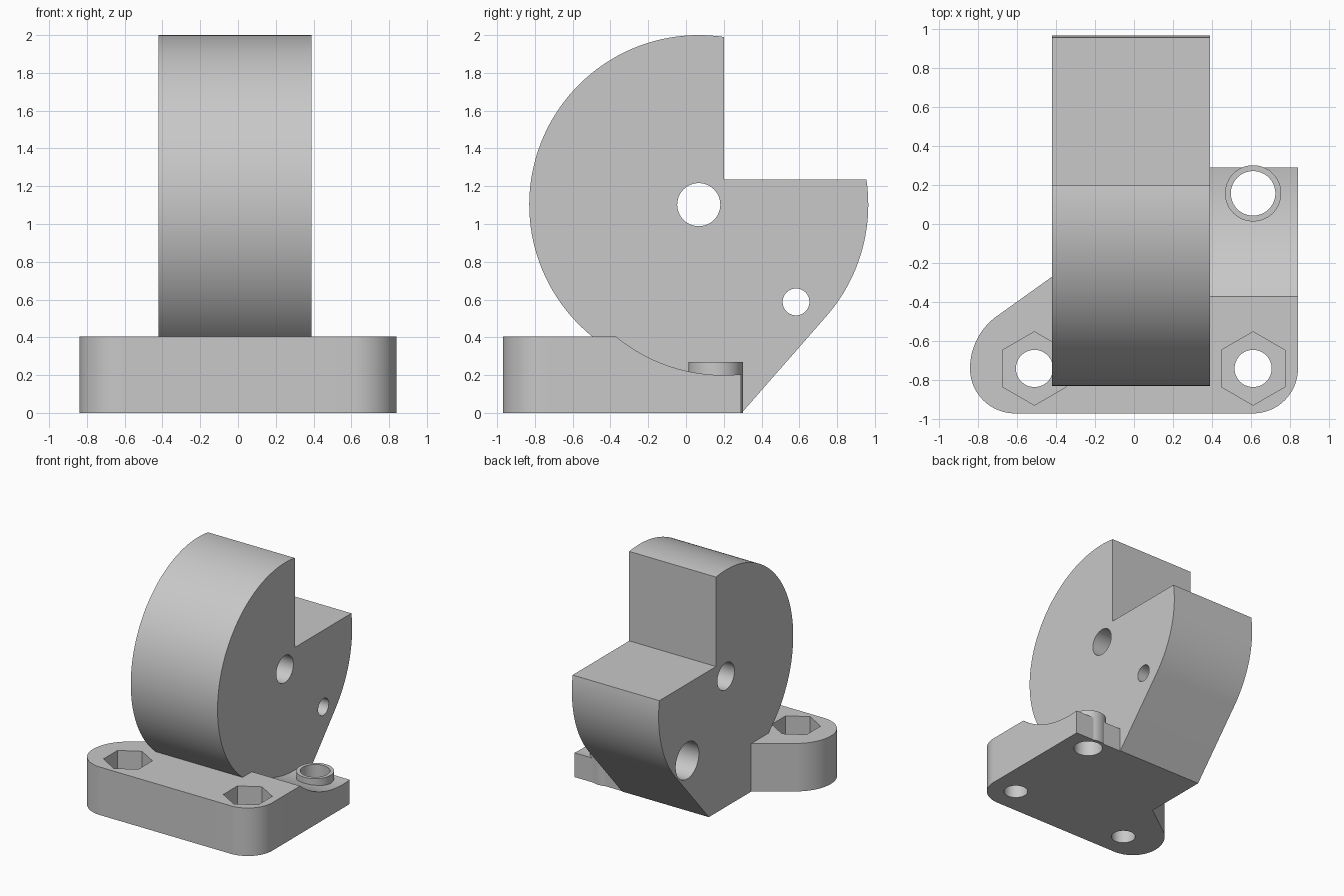
import bpy
import bmesh
from math import sin, cos, radians, sqrt, atan2, asin
from mathutils import Matrix

cube = bpy.data.objects.get("Cube")
if cube:
    bpy.data.objects.remove(cube, do_unlink=True)

# Single plain grey
grey = bpy.data.materials.new("plain grey")
grey.use_nodes = True
GREY = (0.58, 0.58, 0.58, 1)
grey.diffuse_color = GREY
grey.node_tree.nodes["Principled BSDF"].inputs["Base Color"].default_value = GREY

# Maps profile (u, v, w) to (y, z, x) for parts extruded sideways
SIDEWAYS = Matrix(((0, 0, 1, 0), (1, 0, 0, 0), (0, 1, 0, 0), (0, 0, 0, 1)))


def arc(cx, cy, r, start, end, n):
    angles = [radians(start + (end - start) * i / n) for i in range(n + 1)]
    return [(cx + r * cos(a), cy + r * sin(a)) for a in angles]


def prism(name, outline, low, high, sideways=False):
    """Extrude a flat outline from low to high along z, or along x."""
    bm = bmesh.new()
    face = bm.faces.new([bm.verts.new((u, v, low)) for u, v in outline])
    top = bmesh.ops.extrude_face_region(bm, geom=[face])["geom"]
    moved = [g for g in top if isinstance(g, bmesh.types.BMVert)]
    bmesh.ops.translate(bm, verts=moved, vec=(0, 0, high - low))
    if sideways:
        bm.transform(SIDEWAYS)
    bmesh.ops.recalc_face_normals(bm, faces=bm.faces)
    mesh = bpy.data.meshes.new(name)
    bm.to_mesh(mesh)
    bm.free()
    mesh.materials.append(grey)
    obj = bpy.data.objects.new(name, mesh)
    bpy.context.collection.objects.link(obj)
    return obj


def rod(name, u, v, r, low, high, sideways=False, sides=64, turn=0):
    outline = arc(u, v, r, turn, turn + 360, sides)[:-1]
    return prism(name, outline, low, high, sideways)


def combine(target, tool, operation):
    mod = target.modifiers.new(operation, "BOOLEAN")
    mod.operation = operation
    mod.solver = "EXACT"
    mod.object = tool
    bpy.ops.object.select_all(action="DESELECT")
    bpy.context.view_layer.objects.active = target
    target.select_set(True)
    bpy.ops.object.modifier_apply(modifier=mod.name)
    bpy.data.objects.remove(tool, do_unlink=True)


# Wheel body: notched disc whose back runs in a tangent line to the foot
CY, CZ, R = 0.0675, 1.1025, 0.8975
LEFT, RIGHT = 0.39, -0.42
NOTCH_Y, NOTCH_Z = 0.2, 1.235
TIP = 0.295
span = sqrt((TIP - CY) ** 2 + CZ ** 2)
slope = atan2(CZ, CY - TIP) - asin(R / span)
reach = sqrt(span ** 2 - R ** 2)
touch = atan2(reach * sin(slope) - CZ, TIP + reach * cos(slope) - CY)
deg = 1 / radians(1)
notch_top = 90 - asin((NOTCH_Y - CY) / R) * deg
notch_side = asin((NOTCH_Z - CZ) / R) * deg
base_meet = 180 + asin((CZ - 0.40) / R) * deg

outline = arc(CY, CZ, R, notch_top, base_meet, 72)
outline += [(outline[-1][0], 0), (TIP, 0)]
outline += arc(CY, CZ, R, touch * deg, notch_side, 28)
outline += [(NOTCH_Y, NOTCH_Z)]
bracket = prism("notched_wheel_bracket", outline, RIGHT, LEFT, sideways=True)

# Base plate with rounded corners and a slanted right side
plate = arc(0.61, -0.74, 0.23, -90, 0, 20)
plate += [(0.84, 0.29), (0.2, 0.29), (0.2, -0.27), (RIGHT, -0.27)]
plate += arc(-0.51, -0.74, 0.33, 125, 180, 16)
plate += arc(-0.61, -0.74, 0.23, 180, 270, 20)[1:]
base = prism("base_plate", plate, 0, 0.405)

# Curved clearance scooped from the plate beside the wheel
combine(base, rod("clearance_cutter", 0.2, 1.1, 0.9, LEFT, 1, True, 160), "DIFFERENCE")
combine(bracket, base, "UNION")

# Raised collar at the back
combine(bracket, rod("collar", 0.61, 0.157, 0.144, 0, 0.27), "UNION")
combine(bracket, rod("collar_hole", 0.61, 0.157, 0.114, -0.1, 0.35), "DIFFERENCE")

# Bolt holes with hexagonal nut pockets
for x in (-0.51, 0.61):
    combine(bracket, rod("bolt_hole", x, -0.74, 0.095, -0.1, 0.43), "DIFFERENCE")
    combine(bracket, rod("nut_pocket", x, -0.74, 0.188, 0.25, 0.44, sides=6, turn=30), "DIFFERENCE")

# Axle hole and three counterbored screw holes
combine(bracket, rod("axle_hole", CY, CZ, 0.114, -0.6, 0.6, True), "DIFFERENCE")
for sy, sz in ((-1, 1), (-1, -1), (1, -1)):
    y, z = CY + sy * 0.515, CZ + sz * 0.515
    combine(bracket, rod("screw_hole", y, z, 0.071, -0.6, 0.6, True), "DIFFERENCE")
    combine(bracket, rod("counterbore", y, z, 0.155, -0.6, 0.2, True), "DIFFERENCE")

bpy.ops.object.select_all(action="DESELECT")
bracket.select_set(True)
bpy.context.view_layer.objects.active = bracket
bpy.ops.object.shade_smooth_by_angle(angle=radians(25))
